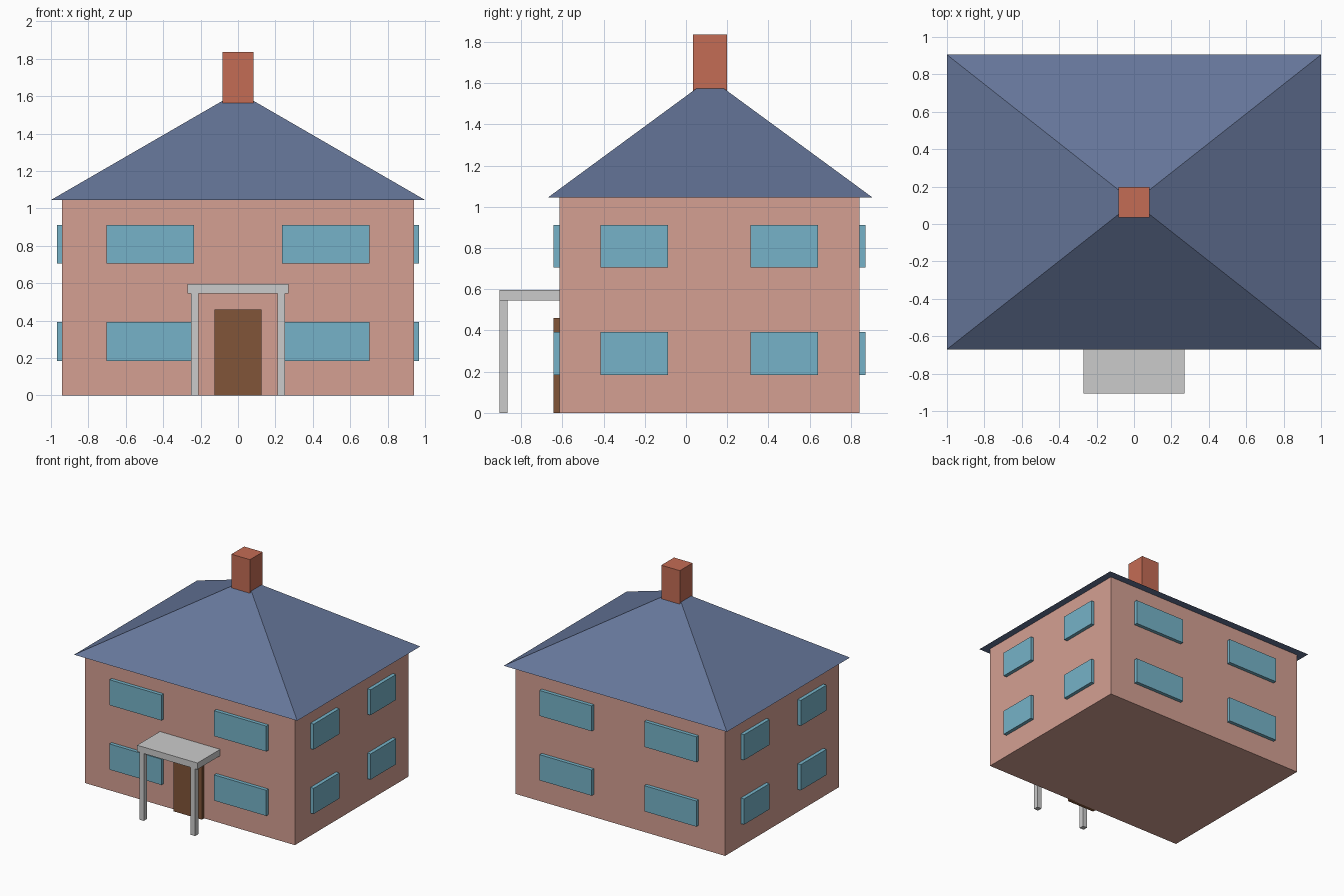
import bpy, bmesh

if "Cube" in bpy.data.objects:
    bpy.data.objects.remove(bpy.data.objects["Cube"])


def material(name, rgb):
    m = bpy.data.materials.new(name)
    m.diffuse_color = (*rgb, 1)
    m.use_nodes = True
    m.node_tree.nodes["Principled BSDF"].inputs["Base Color"].default_value = m.diffuse_color
    return m


WALL = material("wall_pink", (0.66, 0.35, 0.29))
SLATE = material("roof_slate", (0.13, 0.18, 0.32))
BRICK = material("chimney_brick", (0.55, 0.15, 0.09))
GLASS = material("window_blue", (0.18, 0.45, 0.58))
WOOD = material("door_wood", (0.22, 0.09, 0.04))


def finish(bm, name, mat):
    bmesh.ops.recalc_face_normals(bm, faces=bm.faces)
    mesh = bpy.data.meshes.new(name)
    bm.to_mesh(mesh)
    bm.free()
    if mat:
        mesh.materials.append(mat)
    ob = bpy.data.objects.new(name, mesh)
    bpy.context.collection.objects.link(ob)
    return ob


def box(name, x, y, z, mat=None):
    """Box spanning the (low, high) range on each axis."""
    bm = bmesh.new()
    bmesh.ops.create_cube(bm, size=1)
    for v in bm.verts:
        v.co = [r[1] if c > 0 else r[0] for c, r in zip(v.co, (x, y, z))]
    return finish(bm, name, mat)


# House body
W, FRONT, BACK, EAVES = 0.94, -0.614, 0.842, 1.045
box("walls", (-W, W), (FRONT, BACK), (0, EAVES), WALL)

# Pyramid roof with overhanging eaves
bm = bmesh.new()
base = [bm.verts.new((x, y, EAVES)) for x, y in
        ((-1, -0.67), (1, -0.67), (1, 0.905), (-1, 0.905))]
apex = bm.verts.new((0, 0.117, 1.623))
bm.faces.new(base)
for i in range(4):
    bm.faces.new((base[i], base[(i + 1) % 4], apex))
finish(bm, "roof", SLATE)

# Chimney, sunk into the roof peak
box("chimney", (-0.083, 0.083), (0.035, 0.198), (1.5, 1.835), BRICK)

# Windows: two per floor on every wall, slightly proud of the wall
OUT = 0.029
for floor, z in (("lower", (0.184, 0.392)), ("upper", (0.706, 0.912))):
    for side, s in (("left", -1), ("right", 1)):
        x = sorted((s * 0.236, s * 0.703))
        box(f"front_window_{floor}_{side}", x, (FRONT - OUT, FRONT + 0.01), z, GLASS)
        box(f"back_window_{floor}_{side}", x, (BACK - 0.01, BACK + OUT), z, GLASS)
        xs = sorted((s * (W - 0.01), s * (W + OUT)))
        for pos, y in (("front", (-0.415, -0.087)), ("rear", (0.314, 0.64))):
            box(f"{side}_window_{floor}_{pos}", xs, y, z, GLASS)

# Front door
box("door", (-0.126, 0.126), (FRONT - OUT, FRONT + 0.01), (0, 0.46), WOOD)

# Porch canopy on two square posts
box("porch_canopy", (-0.27, 0.27), (-0.905, FRONT), (0.545, 0.597))
for side, s in (("left", -1), ("right", 1)):
    box(f"porch_post_{side}", sorted((s * 0.21, s * 0.25)), (-0.905, -0.865), (0, 0.545))
